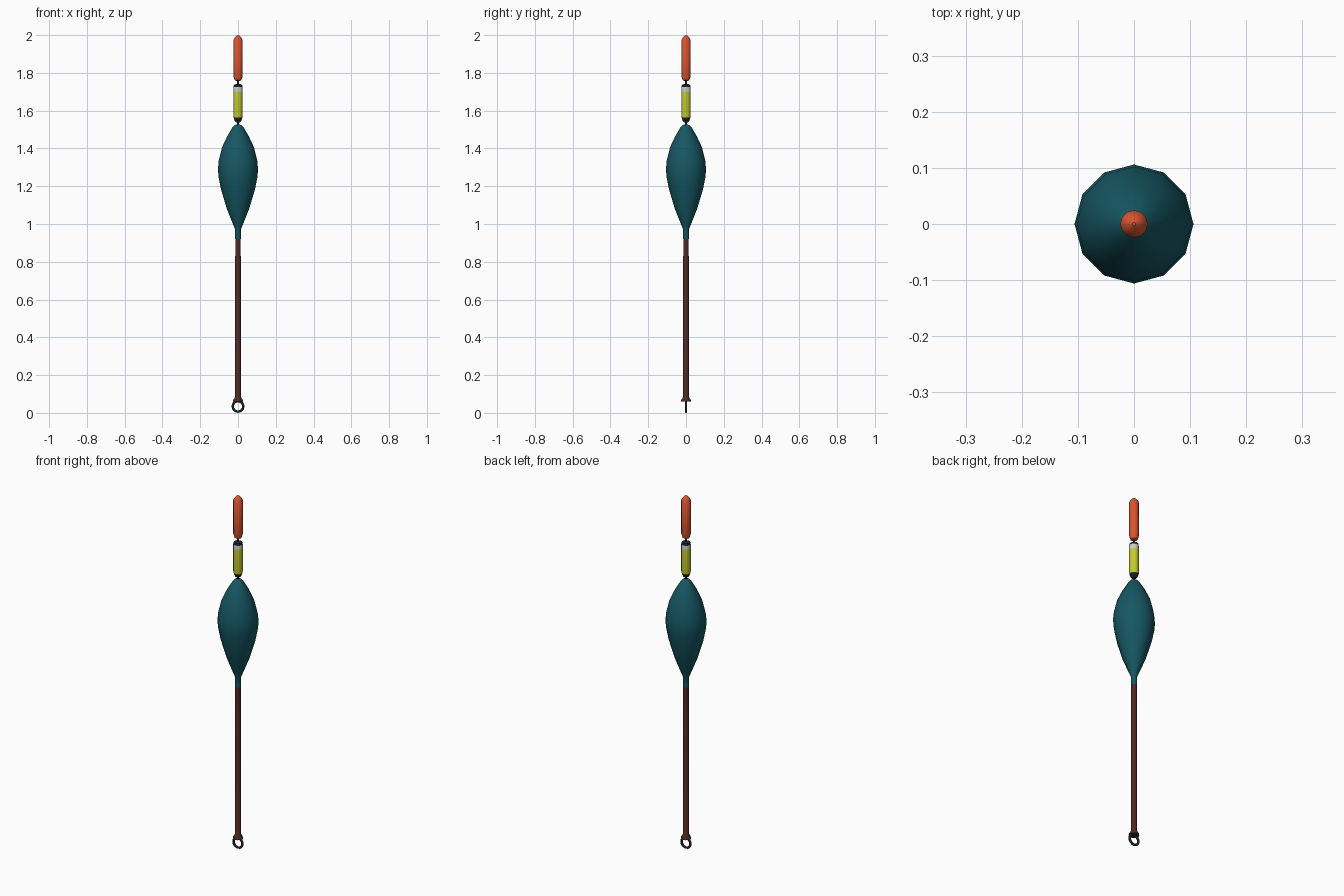
import bpy, bmesh, math
from mathutils import Matrix

if "Cube" in bpy.data.objects:
    bpy.data.objects.remove(bpy.data.objects["Cube"])


def mat(name, rgb):
    m = bpy.data.materials.new(name)
    m.diffuse_color = (*rgb, 1)
    m.use_nodes = True
    m.node_tree.nodes["Principled BSDF"].inputs["Base Color"].default_value = m.diffuse_color
    return m


BROWN = mat("dark red brown", (0.085, 0.022, 0.016))
TEAL = mat("deep teal", (0.008, 0.095, 0.125))
YELLOW = mat("yellow green", (0.56, 0.6, 0.03))
WHITE = mat("pale grey", (0.6, 0.6, 0.58))
ORANGE = mat("orange red", (0.7, 0.09, 0.03))
BLACK = mat("near black", (0.012, 0.018, 0.02))


def finish(obj, angle):
    bpy.ops.object.select_all(action='DESELECT')
    obj.select_set(True)
    bpy.context.view_layer.objects.active = obj
    bpy.ops.object.shade_smooth_by_angle(angle=math.radians(angle))


def lathe(name, profile, bands, sides=12, angle=40):
    """Turn (radius, z) points around z; bands = [(top height, material)]."""
    bm = bmesh.new()
    rings = [[bm.verts.new((r * math.cos(2 * math.pi * i / sides),
                            r * math.sin(2 * math.pi * i / sides), z))
              for i in range(sides)] for r, z in profile]
    for a, b in zip(rings, rings[1:]):
        for i in range(sides):
            j = (i + 1) % sides
            bm.faces.new((a[i], a[j], b[j], b[i]))
    bm.faces.new(rings[0][::-1])
    bm.faces.new(rings[-1])
    # colour by height
    for f in bm.faces:
        z = f.calc_center_median().z
        f.material_index = next((k for k, (top, _) in enumerate(bands) if z <= top),
                                len(bands) - 1)
    me = bpy.data.meshes.new(name)
    bm.to_mesh(me)
    bm.free()
    for _, m in bands:
        me.materials.append(m)
    obj = bpy.data.objects.new(name, me)
    bpy.context.collection.objects.link(obj)
    finish(obj, angle)


# long stem with flared foot
lathe("stem", [(0.027, 0.06), (0.026, 0.067), (0.015, 0.085), (0.0145, 0.93)],
      [(3, BROWN)])

# bulb-shaped body with short neck
lathe("float_body",
      [(0.0155, 0.92), (0.0155, 0.972), (0.027, 1.0), (0.059, 1.08), (0.089, 1.18),
       (0.103, 1.25), (0.106, 1.29), (0.102, 1.335), (0.085, 1.405), (0.057, 1.465),
       (0.029, 1.512), (0.018, 1.524), (0.006, 1.528)], [(3, TEAL)])

# thin pins joining the tips
lathe("lower_pin", [(0.006, 1.51), (0.006, 1.55)], [(3, BLACK)])
lathe("upper_pin", [(0.006, 1.73), (0.006, 1.77)], [(3, BLACK)])

# banded yellow tip
lathe("yellow_tip",
      [(0.009, 1.538), (0.017, 1.545), (0.0235, 1.563), (0.0245, 1.57), (0.0245, 1.7),
       (0.0245, 1.725), (0.022, 1.736), (0.012, 1.741)],
      [(1.564, BLACK), (1.7, YELLOW), (1.725, WHITE), (3, BLACK)])

# orange antenna tip
lathe("orange_tip",
      [(0.008, 1.757), (0.018, 1.762), (0.0245, 1.782), (0.0245, 1.975),
       (0.014, 1.991), (0.003, 2.0)], [(3, ORANGE)])

# line eye at the foot
bpy.ops.mesh.primitive_torus_add(major_radius=0.028, minor_radius=0.0065,
                                 major_segments=16, minor_segments=8,
                                 location=(0, 0, 0.0345),
                                 rotation=(math.pi / 2, 0, 0))
eye = bpy.context.object
eye.name = "line_eye"
eye.data.materials.append(BLACK)
finish(eye, 60)
